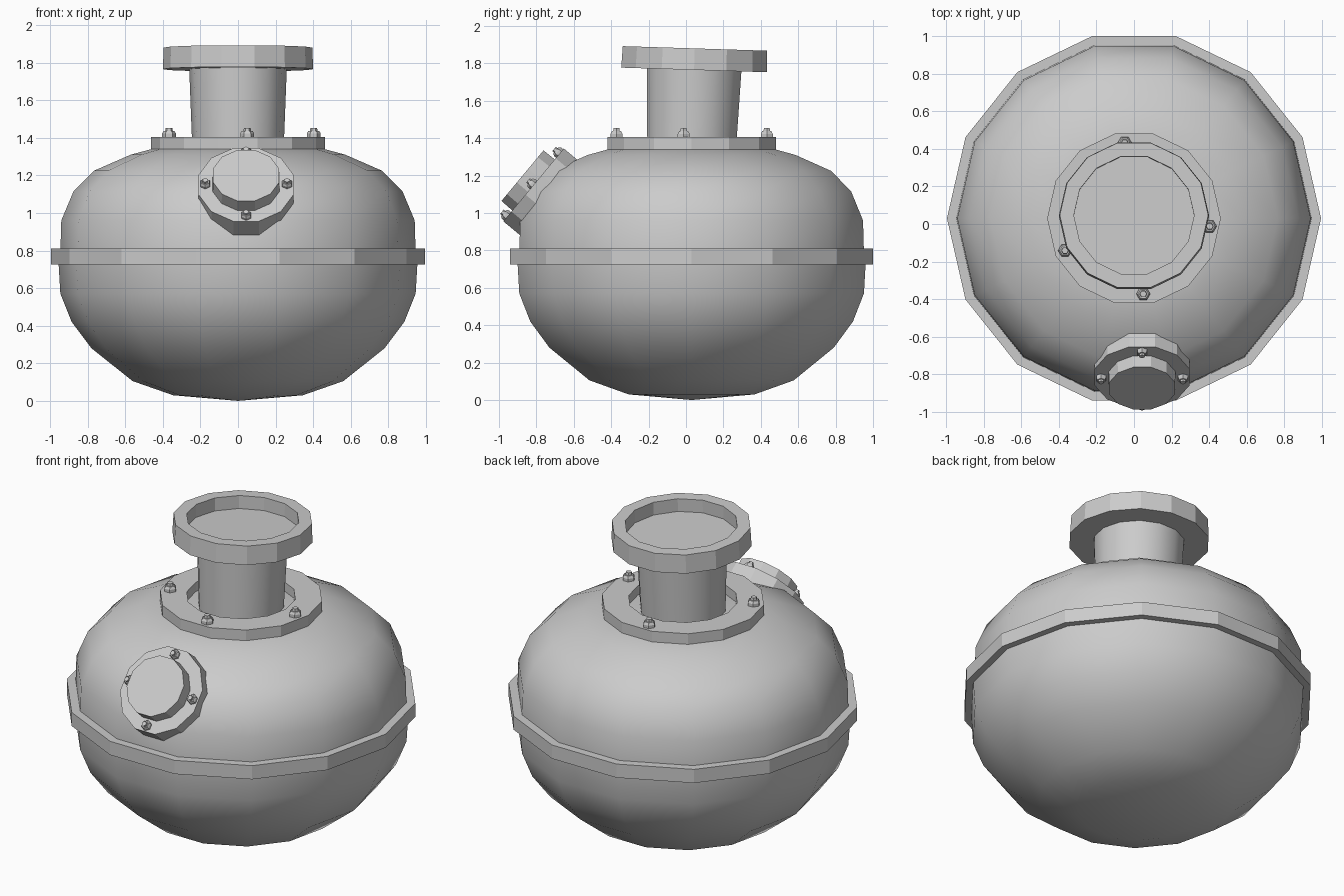
import bpy, bmesh, math
from mathutils import Matrix, Vector

if "Cube" in bpy.data.objects:
    bpy.data.objects.remove(bpy.data.objects["Cube"])

SEG = 14
CY = 0.03  # vessel axis offset in y


def lathe(name, profile, mat, sides=SEG, phase=0.0, closed=False, smooth=False):
    """Revolve (radius, height) points around local z; radius 0 makes a pole."""
    bm = bmesh.new()
    rings = []
    for r, z in profile:
        if r == 0:
            rings.append([bm.verts.new((0, 0, z))] * sides)
        else:
            rings.append([bm.verts.new((r * math.cos(phase + 2 * math.pi * i / sides),
                                        r * math.sin(phase + 2 * math.pi * i / sides), z))
                          for i in range(sides)])
    pairs = list(zip(rings, rings[1:]))
    if closed:
        pairs.append((rings[-1], rings[0]))
    for a, b in pairs:
        for i in range(sides):
            j = (i + 1) % sides
            loop = list(dict.fromkeys([a[i], a[j], b[j], b[i]]))
            if len(loop) > 2:
                bm.faces.new(loop)
    bmesh.ops.recalc_face_normals(bm, faces=bm.faces)
    me = bpy.data.meshes.new(name)
    bm.to_mesh(me)
    bm.free()
    ob = bpy.data.objects.new(name, me)
    bpy.context.collection.objects.link(ob)
    me.transform(mat)
    if smooth:
        bpy.ops.object.select_all(action='DESELECT')
        ob.select_set(True)
        bpy.context.view_layer.objects.active = ob
        bpy.ops.object.shade_smooth_by_angle(angle=math.radians(40))
    return ob


def bolt(name, mat, s=1.0):
    """Hex nut with a chamfer and a small stud end."""
    lathe(name, [(0, -0.01), (0.037 * s, -0.01), (0.037 * s, 0.018 * s), (0.028 * s, 0.032 * s),
                 (0.02 * s, 0.032 * s), (0.018 * s, 0.048 * s), (0, 0.048 * s)], mat, sides=6)


axis = Matrix.Translation((0, CY, 0))

# Rounded vessel halves
lathe("vessel_lower", [(0, 0), (0.345, 0.03), (0.56, 0.105), (0.78, 0.28), (0.885, 0.42),
                       (0.945, 0.57), (0.955, 0.74)], axis, smooth=True)
lathe("vessel_upper", [(0.945, 0.79), (0.94, 0.96), (0.875, 1.115), (0.765, 1.225), (0.57, 1.31),
                       (0.44, 1.345), (0, 1.355)], axis, smooth=True)

# Belt around the middle
lathe("belt_ring", [(0.9, 0.725), (0.995, 0.725), (0.995, 0.81), (0.9, 0.81)], axis, closed=True)

# Bolted collar under the neck
lathe("neck_collar", [(0.31, 1.32), (0.462, 1.335), (0.462, 1.405), (0.31, 1.405)], axis, closed=True)
for k, deg in enumerate((-6, 97, 205, 277)):
    a = math.radians(deg)
    bolt(f"collar_bolt_{k}", axis @ Matrix.Translation((0.405 * math.cos(a), 0.405 * math.sin(a), 1.405)))

# Neck flares a little and leans slightly back
lean = Matrix.Translation((0, CY, 1.34)) @ Matrix.Rotation(math.radians(-1.8), 4, 'X')
lathe("neck", [(0, 0), (0.243, 0), (0.26, 0.44), (0, 0.44)], lean, smooth=True)
lathe("neck_lip", [(0, 0.425), (0.4, 0.425), (0.395, 0.54), (0.32, 0.54), (0.32, 0.46), (0, 0.46)], lean)

# Tilted inspection port on the front
normal = Vector((0, -0.77, 0.64)).normalized()
port = Matrix.Translation((0.043, -0.815, 1.15)) @ normal.to_track_quat('Z', 'X').to_matrix().to_4x4()
half = math.pi / 12
lathe("port_flange", [(0, -0.12), (0.262, -0.12), (0.262, 0), (0, 0)], port, 12, half)
lathe("port_cap", [(0, -0.01), (0.184, -0.01), (0.182, 0.077), (0, 0.077)], port, 12, half)
for k in range(4):
    a = k * math.pi / 2
    bolt(f"port_bolt_{k}", port @ Matrix.Translation((0.218 * math.cos(a), 0.218 * math.sin(a), 0)), 0.8)
